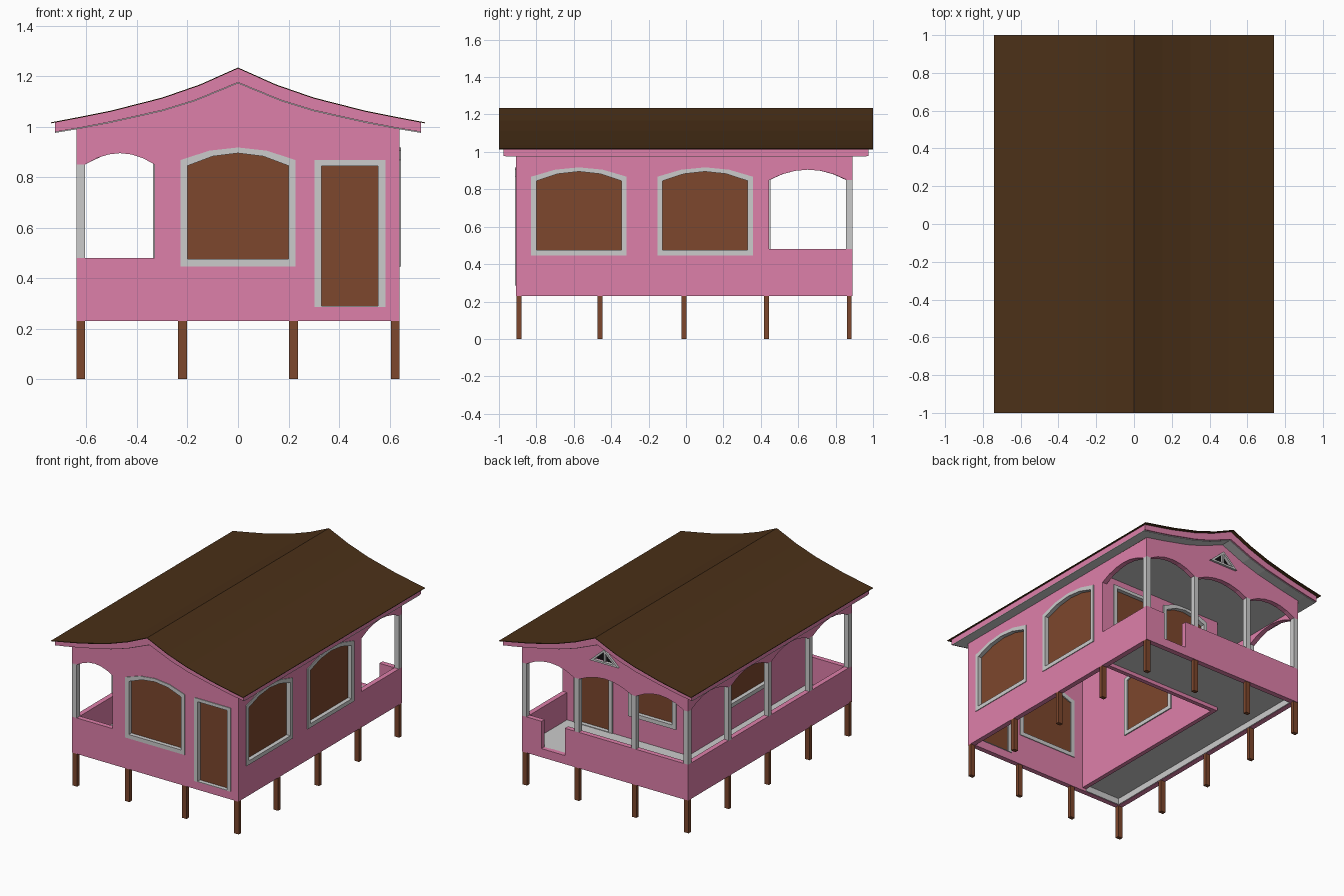
import bpy, bmesh
from math import pi

if "Cube" in bpy.data.objects:
    bpy.data.objects.remove(bpy.data.objects["Cube"])


def material(name, rgb):
    m = bpy.data.materials.new(name)
    m.diffuse_color = (*rgb, 1)
    m.use_nodes = True
    m.node_tree.nodes["Principled BSDF"].inputs["Base Color"].default_value = m.diffuse_color
    return m


PINK = material("pink_paint", (0.73, 0.215, 0.40))
WOOD = material("brown_wood", (0.205, 0.063, 0.026))
ROOF = material("dark_roof", (0.07, 0.03, 0.009))
BLACK = material("black", (0.005, 0.005, 0.005))
ROT = {'x': (pi / 2, 0, pi / 2), 'y': (pi / 2, 0, 0), 'z': (0, 0, 0)}
T = 0.035                                   # wall and post thickness


def panel(name, axis, pos, outlines, thick, mat=None):
    """Flat plate normal to an axis; first outline is the edge, others are holes."""
    cu = bpy.data.curves.new(name, 'CURVE')
    cu.dimensions, cu.fill_mode, cu.extrude = '2D', 'BOTH', thick / 2
    for pts in outlines:
        s = cu.splines.new('POLY')
        s.points.add(len(pts) - 1)
        for p, (u, v) in zip(s.points, pts):
            p.co = (u, v, 0, 1)
        s.use_cyclic_u = True
    tmp = bpy.data.objects.new(name + "_outline", cu)
    bpy.context.collection.objects.link(tmp)
    dg = bpy.context.evaluated_depsgraph_get()
    me = bpy.data.meshes.new_from_object(tmp.evaluated_get(dg))
    bpy.data.objects.remove(tmp)
    bm = bmesh.new()
    bm.from_mesh(me)
    bmesh.ops.remove_doubles(bm, verts=bm.verts, dist=1e-5)
    bmesh.ops.recalc_face_normals(bm, faces=bm.faces)
    for f in bm.faces:
        f.smooth = False
        f.material_index = 0
    bm.to_mesh(me)
    bm.free()
    me.materials.clear()
    if mat:
        me.materials.append(mat)
    ob = bpy.data.objects.new(name, me)
    ob.rotation_euler = ROT[axis]
    ob.location['xyz'.index(axis)] = pos
    bpy.context.collection.objects.link(ob)
    return ob


def rect(u0, u1, v0, v1):
    return [(u0, v0), (u1, v0), (u1, v1), (u0, v1)]


def box(name, x0, x1, y0, y1, z0, z1, mat=None):
    return panel(name, 'z', (z0 + z1) / 2, [rect(x0, x1, y0, y1)], z1 - z0, mat)


def arch(u0, u1, z, rise, n):
    """Arch points from u0 to u1, springing at z."""
    return [(u0 + (u1 - u0) * i / n, z + rise * (1 - (2 * i / n - 1) ** 2))
            for i in range(n + 1)]


def opening(u0, u1, z0, z1, rise, grow=0.0, sill=None):
    s = grow if sill is None else sill
    top = arch(u0 - grow, u1 + grow, z1 + grow * 0.8, rise, 4 if rise else 1)
    return [(u1 + grow, z0 - s), (u0 - grow, z0 - s)] + top


def fit(name, axis, pos, inward, dims, sill=None):
    """Frame and pane for an opening; returns the hole for the wall."""
    s = 0.005 if sill else 0.01
    panel(name + "_frame", axis, pos,
          [opening(*dims, 0.028, sill), opening(*dims)], T + 0.01)
    panel(name + "_pane", axis, pos + inward * 0.01, [opening(*dims, 0.004, 0.003)], 0.008, WOOD)
    return opening(*dims, 0.008, s if not sill else 0.003)


# Roof curves, right half mirrored to the left
UP = [(0, 1.23), (0.15, 1.163), (0.3, 1.111), (0.5, 1.06), (0.64, 1.032), (0.725, 1.016)]
LOW = [(0, 1.175), (0.17, 1.105), (0.3, 1.065), (0.5, 1.02), (0.64, 0.993), (0.725, 0.979)]


def both(half, dz=0.0):
    """Full curve from right to left."""
    r = [(x, z + dz) for x, z in half]
    return r[::-1] + [(-x, z) for x, z in r[1:]]


def sheet(name, half, d0, d1, y, mat=None):
    panel(name, 'y', 0, [both(half, d0) + both(half, d1)[::-1]], 2 * y, mat)


panel("roof_fascia", 'y', 0, [both(UP) + both(LOW)[::-1]], 1.95, PINK)
sheet("roof_cover", UP[:-1] + [(0.74, 1.013)], 0.0, 0.004, 1.0, ROOF)
sheet("soffit", LOW, -0.004, 0.001, 0.965)
sheet("roof_lining", LOW[:-1], -0.008, -0.003, 0.88, ROOF)
GABLE = both(LOW[:-1], 0.01)

# Front wall with window, door and veranda opening
FY, BY, RX, LX = -0.91 + T / 2, 0.89 - T / 2, 0.64 - T / 2, -0.64 + T / 2
holes = [fit("front_window", 'y', FY, 1, (-0.2, 0.2, 0.475, 0.845, 0.05)),
         fit("front_door", 'y', FY, 1, (0.33, 0.555, 0.29, 0.845, 0), 0.004)]
panel("front_wall", 'y', FY,
      [[(-0.64, 0.23), (0.64, 0.23)] + GABLE + [(-0.64, 0.85)]
       + arch(-0.605, -0.33, 0.85, 0.045, 6) + [(-0.33, 0.48), (-0.64, 0.48)]] + holes, T, PINK)

# Right wall with two windows and veranda opening
holes = [fit("right_window_%d" % i, 'x', RX, -1, (a, a + 0.455, 0.475, 0.845, 0.05))
         for i, a in enumerate((-0.8, -0.125))]
panel("right_wall", 'x', RX,
      [[(-0.91, 0.23), (0.89, 0.23), (0.89, 0.48), (0.445, 0.48)]
       + arch(0.445, 0.86, 0.85, 0.055, 6) + [(0.89, 0.85), (0.89, 1.0), (-0.91, 1.0)]] + holes,
      T, PINK)

# Post positions along each side
XS = [-0.6225, -0.22, 0.22, 0.6225]
YS = [-0.8925, -0.46, -0.01, 0.43, 0.8725]


def arcade(ps):
    """Underside of a row of arches between posts."""
    pts = [(ps[0] - T / 2, 0.85)]
    for a, b in zip(ps, ps[1:]):
        pts += arch(a + T / 2, b - T / 2, 0.85, 0.055, 6)
    return pts + [(ps[-1] + T / 2, 0.85)]


# Back side: arched gable with vent, parapet with entrance gap
VENT = [(-0.11, 1.015), (0.11, 1.015), (0, 1.115)]
VENT_IN = [(-0.075, 1.028), (0.075, 1.028), (0, 1.097)]
panel("back_gable", 'y', BY, [arcade(XS) + GABLE, VENT_IN], T, PINK)
panel("vent_frame", 'y', 0.89, [VENT, VENT_IN], 0.03)
panel("vent_dark", 'y', BY, [VENT_IN], 0.02, BLACK)
box("vent_bar", -0.006, 0.006, 0.88, 0.9, 1.02, 1.1)
panel("back_parapet", 'y', BY,
      [[(-0.64, 0.23), (0.64, 0.23), (0.64, 0.48), (0.49, 0.48), (0.49, 0.29),
        (0.31, 0.29), (0.31, 0.48), (-0.64, 0.48)]], T, PINK)

# Left side: arcade and parapet
panel("left_arcade", 'x', LX, [arcade(YS) + [(0.89, 1.0), (-0.91, 1.0)]], T, PINK)
panel("left_parapet", 'x', LX, [rect(-0.91, 0.89, 0.23, 0.48)], T, PINK)

# Inner room walls facing the veranda
WX, WY = -0.315, 0.43
hole = fit("room_side_window", 'x', WX, 1, (-0.42, -0.01, 0.475, 0.845, 0.05))
panel("room_side_wall", 'x', WX, [rect(-0.9, 0.445, 0.25, 1.065), hole], 0.03, PINK)
holes = [fit("room_back_window", 'y', WY, -1, (-0.21, 0.10, 0.475, 0.845, 0.05)),
         fit("room_back_door", 'y', WY, -1, (0.28, 0.52, 0.295, 0.845, 0), 0.004)]
room_top = [p for p in GABLE if -0.32 < p[0] < 0.63]
panel("room_back_wall", 'y', WY,
      [[(-0.33, 0.25), (0.63, 0.25), (0.63, 1.0)] + room_top + [(-0.33, 1.065)]] + holes,
      0.03, PINK)

# L-shaped veranda floor, its edge beam, and ceiling
ELL = [(-0.61, -0.88), (-0.33, -0.88), (-0.33, 0.445), (0.61, 0.445), (0.61, 0.86), (-0.61, 0.86)]
panel("veranda_floor", 'z', 0.283, [ELL], 0.014)
panel("veranda_ceiling", 'z', 0.915, [ELL], 0.008)
panel("floor_edge_beam", 'z', 0.255,
      [[(-0.33, -0.88), (-0.33, -0.87), (-0.6, -0.87), (-0.6, 0.85), (0.6, 0.85), (0.6, 0.445),
        (0.61, 0.445), (0.61, 0.86), (-0.61, 0.86), (-0.61, -0.88)]], 0.046)

# Stilts round the perimeter, grey posts round the veranda
spots = [(x, y) for x in XS for y in YS
         if x in (XS[0], XS[-1]) or y in (YS[0], YS[-1])]
h = T / 2
for x, y in spots:
    box("stilt", x - h, x + h, y - 0.013, y + 0.013, 0, 0.24, WOOD)
    if x == XS[0] or y == YS[-1]:
        box("veranda_post", x - h, x + h, y - h, y + h, 0.475, 0.855)
